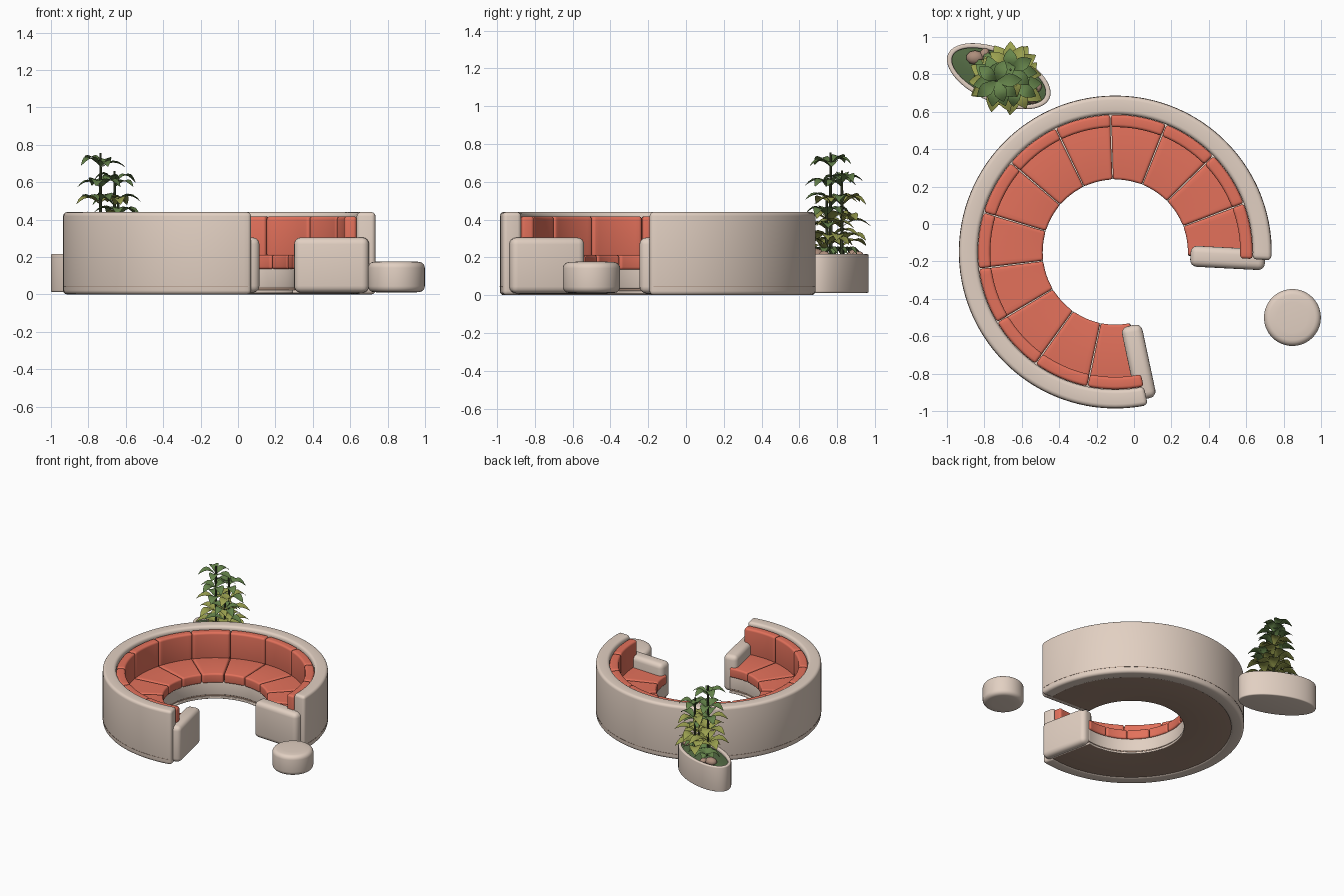
import bpy, bmesh, math, random
from mathutils import Vector, Matrix

random.seed(4)
cube = bpy.data.objects.get("Cube")
if cube:
    bpy.data.objects.remove(cube, do_unlink=True)


def material(name, rgb):
    m = bpy.data.materials.new(name)
    m.use_nodes = True
    m.diffuse_color = (*rgb, 1)
    m.node_tree.nodes["Principled BSDF"].inputs["Base Color"].default_value = (*rgb, 1)
    return m


BEIGE = material("beige upholstery", (0.76, 0.63, 0.54))
CORAL = material("coral cushion", (0.77, 0.165, 0.105))
BROWN = material("brown underside", (0.36, 0.24, 0.18))
MOSS = material("moss", (0.09, 0.15, 0.06))
STONE = material("stone", (0.42, 0.27, 0.2))
STEM = material("dark stem", (0.06, 0.08, 0.035))
GREEN = material("leaf green", (0.13, 0.23, 0.07))
OLIVE = material("olive leaf", (0.33, 0.36, 0.08))

CX, CY = -0.10, -0.15              # sofa centre
START, END, COUNT = -3, 282, 12    # sofa arc in degrees, cushion count
STEP = (END - START) / COUNT


def finish(name, bm, mats, bevel=0.0, rule=None, recalc=True):
    """Round the hard edges, colour the faces and make the object."""
    if recalc:
        bmesh.ops.recalc_face_normals(bm, faces=bm.faces)
    if bevel:
        hard = [e for e in bm.edges if e.calc_face_angle(0) > math.radians(40)]
        bmesh.ops.bevel(bm, geom=hard, offset=bevel, segments=4, profile=0.5,
                        affect='EDGES', clamp_overlap=True)
    bm.normal_update()
    if rule:
        for f in bm.faces:
            f.material_index = rule(f)
    me = bpy.data.meshes.new(name)
    bm.to_mesh(me)
    bm.free()
    for m in mats:
        me.materials.append(m)
    ob = bpy.data.objects.new(name, me)
    bpy.context.collection.objects.link(ob)
    bpy.ops.object.select_all(action='DESELECT')
    ob.select_set(True)
    bpy.context.view_layer.objects.active = ob
    bpy.ops.object.shade_smooth_by_angle(angle=math.radians(35))


def skin(bm, rings):
    """Join rings of vertices with quads and cap both ends."""
    for a, b in zip(rings, rings[1:]):
        n = len(a)
        for i in range(n):
            bm.faces.new((a[i], a[(i + 1) % n], b[(i + 1) % n], b[i]))
    bm.faces.new(rings[0])
    bm.faces.new(rings[-1])


def arc_block(name, r0, r1, z0, z1, a0, a1, mats, bevel, rule=None):
    """Rectangular section swept around the sofa centre."""
    bm = bmesh.new()
    n = max(6, round((a1 - a0) / 3))
    rings = []
    for k in range(n + 1):
        a = math.radians(a0 + (a1 - a0) * k / n)
        c, s = math.cos(a), math.sin(a)
        rings.append([bm.verts.new((CX + r * c, CY + r * s, z))
                      for r, z in ((r0, z0), (r1, z0), (r1, z1), (r0, z1))])
    skin(bm, rings)
    finish(name, bm, mats, bevel, rule)


def oval(name, centre, a, b, turn, profile, mat, bevel):
    """Oval solid from (inset, height) steps."""
    bm = bmesh.new()
    rot = Matrix.Rotation(math.radians(turn), 3, 'Z')
    rings = []
    for inset, z in profile:
        ring = []
        for k in range(64):
            t = math.tau * k / 64
            p = rot @ Vector(((a - inset) * math.cos(t), (b - inset) * math.sin(t), z))
            ring.append(bm.verts.new(p + Vector((*centre, 0))))
        rings.append(ring)
    skin(bm, rings)
    finish(name, bm, [mat], bevel)


# Sofa shell, seam and seat base
arc_block("back_shell", 0.735, 0.835, 0, 0.44, START, END, [BEIGE], 0.022)
arc_block("shell_seam", 0.80, 0.8365, 0.043, 0.046, START + 1.5, END - 1.5, [BROWN], 0)
arc_block("seat_base", 0.40, 0.75, 0.034, 0.14, START, END, [BEIGE], 0.008)
arc_block("base_recess", 0.403, 0.75, 0.02, 0.04, START, END, [BROWN], 0)
arc_block("seat_plinth", 0.39, 0.75, 0.006, 0.024, START, END, [BEIGE, BROWN], 0.006,
          lambda f: 1 if f.normal.z < -0.9 else 0)

# Seat and back cushions
for i in range(COUNT):
    a0 = START + STEP * i
    a1 = a0 + STEP
    arc_block(f"seat_cushion_{i + 1}", 0.388, 0.73, 0.135, 0.212,
              a0 + 0.25, a1 - 0.25, [CORAL], 0.014)
    arc_block(f"back_cushion_{i + 1}", 0.668, 0.734, 0.2, 0.417,
              a0 + 0.12, a1 - 0.12, [CORAL], 0.016)

# Armrests at both ends of the arc
for side, deg in (("left", START), ("right", END)):
    a = math.radians(deg)
    bm = bmesh.new()
    bmesh.ops.create_cube(bm, size=1)
    bmesh.ops.scale(bm, vec=(0.4, 0.112, 0.295), verts=bm.verts)
    place = Matrix.Translation((CX + 0.602 * math.cos(a), CY + 0.602 * math.sin(a), 0.157))
    bmesh.ops.transform(bm, matrix=place @ Matrix.Rotation(a, 4, 'Z'), verts=bm.verts)
    finish(f"{side}_armrest", bm, [BEIGE], 0.036)

# Round footstool
oval("footstool", (0.847, -0.5), 0.152, 0.152, 0,
     [(0.07, 0.01), (0, 0.014), (0, 0.172), (0.07, 0.177)], BEIGE, 0.03)

# Planter with moss
PX, PY, TURN = -0.723, 0.79, -23.6
oval("planter", (PX, PY), 0.296, 0.143, TURN,
     [(0, 0.012), (0, 0.217), (0.027, 0.217), (0.027, 0.17)], BEIGE, 0.009)
oval("planter_moss", (PX, PY), 0.272, 0.119, TURN,
     [(0, 0.165), (0, 0.195), (0.06, 0.205)], MOSS, 0)

# Stones on the moss
for i, (x, y, r) in enumerate(((-0.85, 0.89, 0.042), (-0.80, 0.91, 0.028), (-0.55, 0.69, 0.045),
                               (-0.60, 0.67, 0.03), (-0.52, 0.73, 0.028))):
    bm = bmesh.new()
    bmesh.ops.create_icosphere(bm, subdivisions=2, radius=r)
    bmesh.ops.scale(bm, vec=(1.15, 0.9, 0.75), verts=bm.verts)
    bmesh.ops.rotate(bm, matrix=Matrix.Rotation(i, 3, 'Z'), verts=bm.verts)
    bmesh.ops.translate(bm, vec=(x, y, 0.213), verts=bm.verts)
    finish(f"stone_{i + 1}", bm, [STONE])


def add_leaf(bm, base, angle, length, width, rise, mat):
    """Broad folded leaf that arches up and droops at the tip."""
    out = Vector((math.cos(angle), math.sin(angle), 0))
    side = Vector((-out.y, out.x, 0))
    rows, n = [], 6
    for k in range(n + 1):
        t = k / n
        mid = base + out * length * t + Vector((0, 0, rise * math.sin(3.0 * t)))
        w = width * (0.06 + math.sin(math.pi * t ** 1.1)) * 0.5
        lift = Vector((0, 0, w * 0.3))
        rows.append([bm.verts.new(mid + side * w * s + lift * abs(s)) for s in (-1, 0, 1)])
    for a, b in zip(rows, rows[1:]):
        for j in range(2):
            f = bm.faces.new((a[j], b[j], b[j + 1], a[j + 1]))
            f.material_index = mat


# Leafy plants: x, y, stem height, first whorl height, whorl count
PLANTS = ((-0.735, 0.765, 0.755, 0.29, 5), (-0.66, 0.825, 0.66, 0.27, 4),
          (-0.64, 0.745, 0.50, 0.25, 3))
for i, (x, y, top, low, whorls) in enumerate(PLANTS):
    bm = bmesh.new()
    bmesh.ops.create_cone(bm, cap_ends=True, segments=8, radius1=0.01, radius2=0.006,
                          depth=top - 0.19)
    bmesh.ops.translate(bm, vec=(x, y, (top + 0.19) / 2), verts=bm.verts)
    finish(f"plant_stem_{i + 1}", bm, [STEM])
    bm = bmesh.new()
    for k in range(whorls):
        t = k / (whorls - 1)
        z = low + (top - 0.075 - low) * t
        for j in range(5):
            angle = math.tau * j / 5 + k * 0.65 + i + random.uniform(-0.15, 0.15)
            length = (0.17 - 0.045 * t) * random.uniform(0.9, 1.08)
            olive = t < 0.4 or (t < 0.7 and j % 2 == 0)
            add_leaf(bm, Vector((x, y, z + random.uniform(-0.015, 0.015))), angle,
                     length, 0.08 - 0.012 * t, random.uniform(0.03, 0.045), int(olive))
    finish(f"plant_leaves_{i + 1}", bm, [GREEN, OLIVE], recalc=False)

# Low rosettes at the foot of the plants
bm = bmesh.new()
for x, y in ((-0.77, 0.83), (-0.60, 0.73), (-0.68, 0.78)):
    for j in range(7):
        add_leaf(bm, Vector((x, y, 0.21)), j * math.tau / 7, 0.095, 0.05, 0.04, 0)
finish("ground_leaves", bm, [GREEN], recalc=False)
